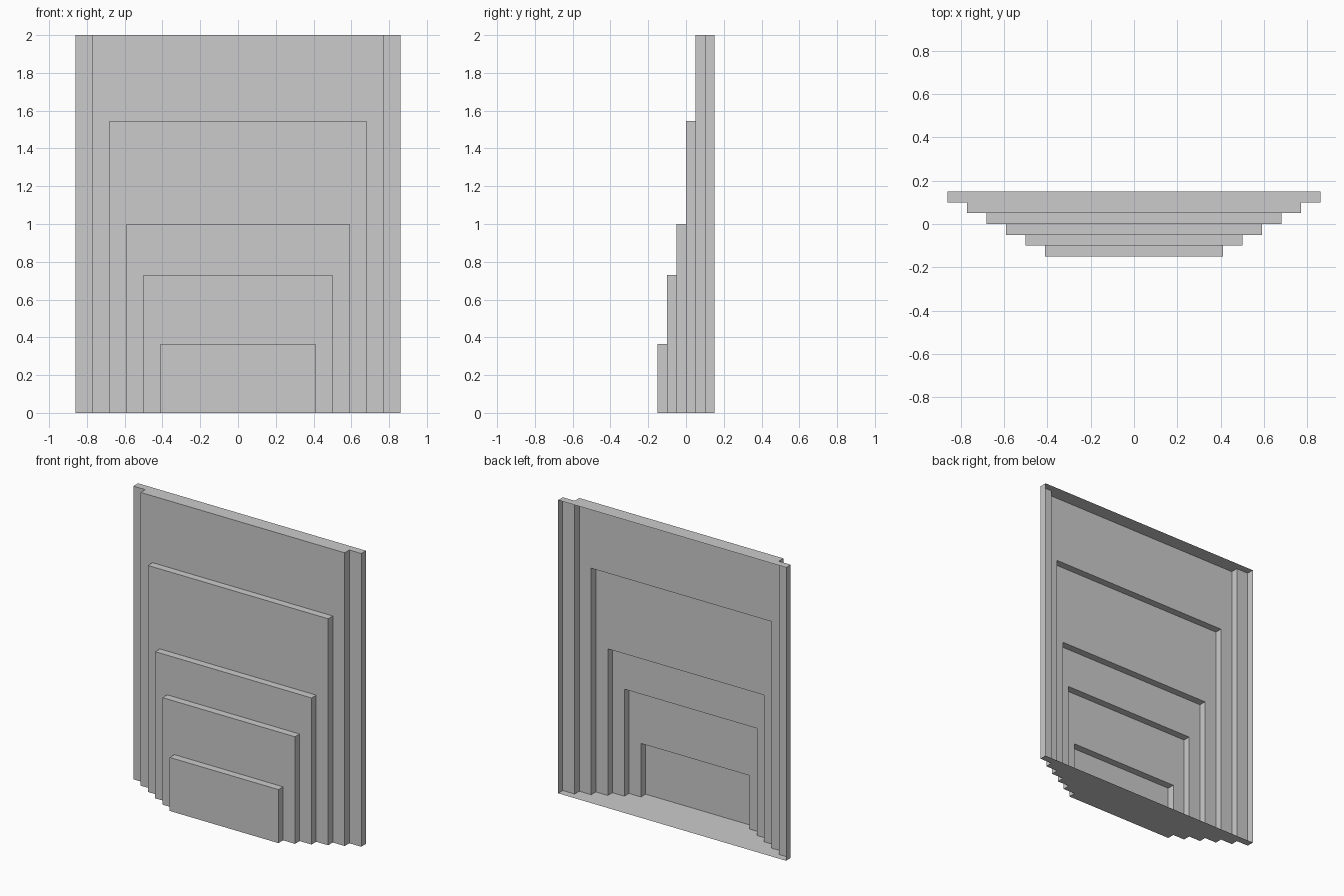
import bpy, bmesh, math

if "Cube" in bpy.data.objects:
    bpy.data.objects.remove(bpy.data.objects["Cube"])

# Layers from back to front: (half width, height), each 0.05 deep
LAYERS = [(0.86, 2.0), (0.77, 2.0), (0.68, 1.545),
          (0.59, 1.0), (0.50, 0.73), (0.41, 0.365)]
DEPTH = 0.05

bm = bmesh.new()


def quad(*points):
    bm.faces.new([bm.verts.new(p) for p in points])


def front_strip(x0, x1, z0, z1, y):
    if x1 - x0 > 1e-4 and z1 - z0 > 1e-4:
        quad((x0, y, z0), (x1, y, z0), (x1, y, z1), (x0, y, z1))


# Hollow stepped shell, open at the back
for i, (w, h) in enumerate(LAYERS):
    back = 0.15 - i * DEPTH
    front = back - DEPTH
    # top and floor
    quad((-w, front, h), (w, front, h), (w, back, h), (-w, back, h))
    quad((-w, back, 0), (w, back, 0), (w, front, 0), (-w, front, 0))
    # side walls
    quad((w, front, 0), (w, back, 0), (w, back, h), (w, front, h))
    quad((-w, front, h), (-w, back, h), (-w, back, 0), (-w, front, 0))
    # front panel around the opening to the next layer
    if i + 1 < len(LAYERS):
        nw, nh = LAYERS[i + 1]
        front_strip(-w, -nw, 0, nh, front)
        front_strip(nw, w, 0, nh, front)
        front_strip(-w, -nw, nh, h, front)
        front_strip(-nw, nw, nh, h, front)
        front_strip(nw, w, nh, h, front)
    else:
        front_strip(-w, w, 0, h, front)

# Weld the pieces and merge the coplanar front strips
bmesh.ops.remove_doubles(bm, verts=bm.verts[:], dist=1e-4)
bmesh.ops.dissolve_limit(bm, angle_limit=math.radians(1),
                         verts=bm.verts[:], edges=bm.edges[:])

mesh = bpy.data.meshes.new("stepped_panel_shell")
bm.to_mesh(mesh)
bm.free()
shell = bpy.data.objects.new("stepped_panel_shell", mesh)
bpy.context.collection.objects.link(shell)
